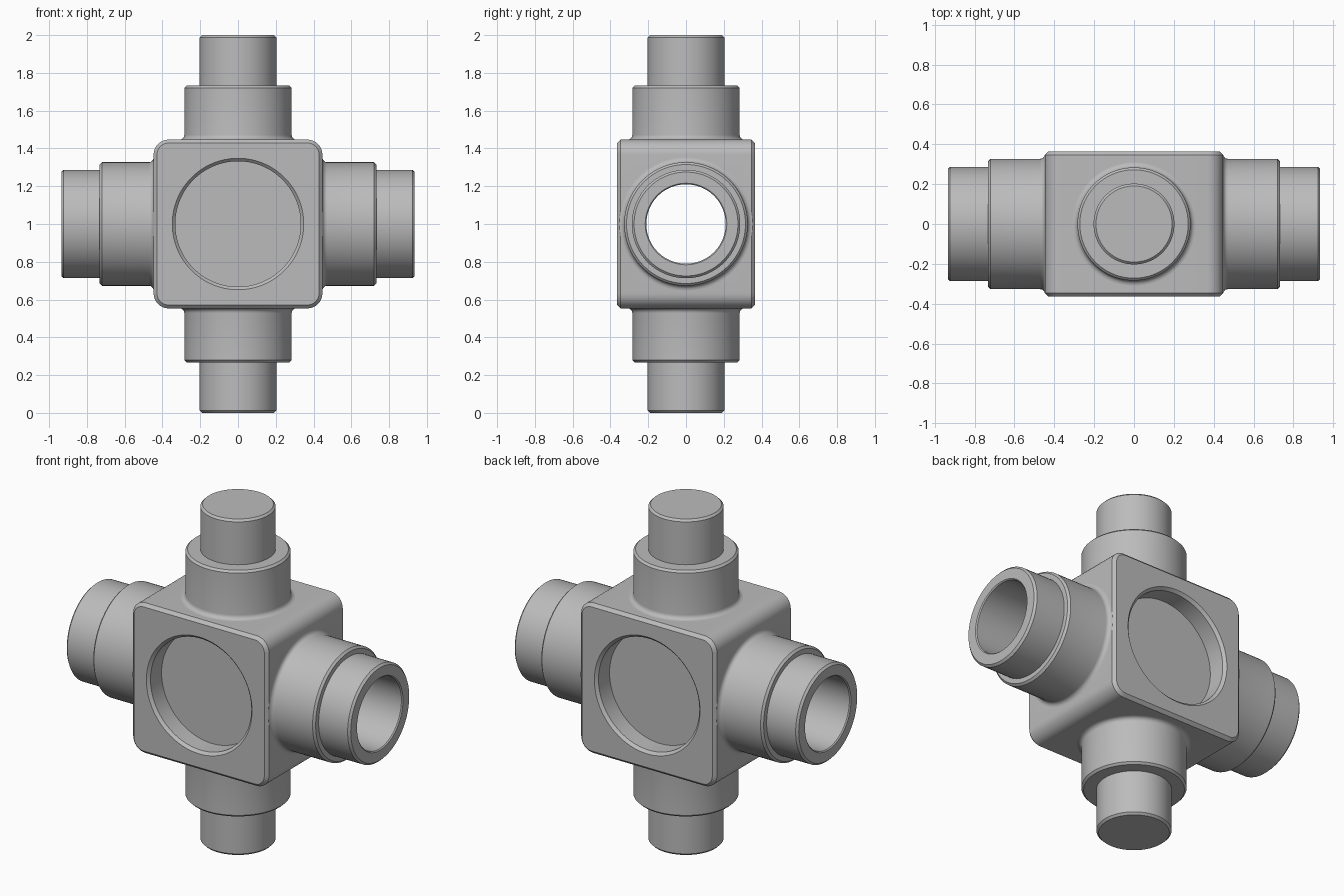
import bpy, bmesh, math
from mathutils import Matrix, Vector

cube = bpy.data.objects.get("Cube")
if cube:
    bpy.data.objects.remove(cube, do_unlink=True)

CENTRE = Vector((0, 0, 1))
HALF, DEPTH = 0.447, 0.365      # core half width/height and half depth
BORE = 0.21

steel = bpy.data.materials.new("grey_metal")
steel.use_nodes = True
GREY = (0.5, 0.5, 0.5, 1)
steel.diffuse_color = GREY
steel.node_tree.nodes["Principled BSDF"].inputs["Base Color"].default_value = GREY


def finish(bm, name):
    bmesh.ops.recalc_face_normals(bm, faces=bm.faces)
    mesh = bpy.data.meshes.new(name)
    bm.to_mesh(mesh)
    bm.free()
    mesh.materials.append(steel)
    ob = bpy.data.objects.new(name, mesh)
    bpy.context.collection.objects.link(ob)
    return ob


def smooth(ob):
    bpy.ops.object.select_all(action='DESELECT')
    ob.select_set(True)
    bpy.context.view_layer.objects.active = ob
    bpy.ops.object.shade_smooth_by_angle(angle=math.radians(30))


def lathe(name, profile, axis, closed=False, steps=96):
    """Spin (radius, distance) points about z, then aim z along axis."""
    bm = bmesh.new()
    verts = [bm.verts.new((r, 0, d)) for r, d in profile]
    pairs = list(zip(verts, verts[1:]))
    if closed:
        pairs.append((verts[-1], verts[0]))
    edges = [bm.edges.new(p) for p in pairs]
    bmesh.ops.spin(bm, geom=verts + edges, cent=(0, 0, 0), axis=(0, 0, 1),
                   angle=math.tau, steps=steps, use_duplicate=False)
    bmesh.ops.remove_doubles(bm, verts=bm.verts, dist=1e-5)
    turn = Vector((0, 0, 1)).rotation_difference(Vector(axis)).to_matrix().to_4x4()
    bm.transform(Matrix.Translation(CENTRE) @ turn)
    return finish(bm, name)


def fillet(radius, start, size, n=5):
    """Concave root fillet from the core face onto a cylinder."""
    return [(radius + size * (1 - math.sin(a)), start + size * (1 - math.cos(a)))
            for a in (i * math.pi / 2 / n for i in range(n + 1))]


def stepped(r1, d1, r2, d2, c=0.012):
    """Two stepped cylinders with chamfered outer edges."""
    return fillet(r1, HALF, 0.025) + [
        (r1, d1 - c), (r1 - c, d1), (r2, d1), (r2, d2 - c), (r2 - c, d2)]


# Core block: rounded corners along y, chamfered front and back rims
bm = bmesh.new()
bmesh.ops.create_cube(bm, size=2, matrix=Matrix.Translation(CENTRE)
                      @ Matrix.Diagonal((HALF, DEPTH, HALF, 1)))
long_edges = [e for e in bm.edges
              if abs(e.verts[0].co.y - e.verts[1].co.y) > DEPTH]
bmesh.ops.bevel(bm, geom=long_edges, offset=0.08, segments=8, profile=0.5,
                affect='EDGES')
rim = [e for e in bm.edges
       if e.verts[0].co.y * e.verts[1].co.y > 0]
bmesh.ops.bevel(bm, geom=rim, offset=0.018, segments=1, affect='EDGES')
core = finish(bm, "core_block")

# Cutters: round pocket front and back, bore through the sides
pocket = [(0, DEPTH - 0.12), (0.332, DEPTH - 0.12), (0.332, DEPTH - 0.016),
          (0.348, DEPTH), (0.348, DEPTH + 0.1), (0, DEPTH + 0.1)]
cutters = [lathe("front_pocket_cutter", pocket, (0, -1, 0)),
           lathe("back_pocket_cutter", pocket, (0, 1, 0)),
           lathe("bore_cutter", [(0, -1), (BORE, -1), (BORE, 1), (0, 1)],
                 (1, 0, 0))]
bpy.context.view_layer.objects.active = core
for cutter in cutters:
    cutter.hide_render = True
    mod = core.modifiers.new("cut", 'BOOLEAN')
    mod.operation, mod.solver, mod.object = 'DIFFERENCE', 'EXACT', cutter
    bpy.ops.object.modifier_apply(modifier=mod.name)
    bpy.data.objects.remove(cutter, do_unlink=True)
smooth(core)

# Hollow side arms and solid upright stems
arm = stepped(0.327, 0.732, 0.287, 0.935) + [
    (BORE + 0.006, 0.935), (BORE, 0.929), (BORE, HALF)]
stem = [(0, HALF)] + stepped(0.284, 0.733, 0.203, 1.0) + [(0, 1.0)]
for side, sign in (("left", 1), ("right", -1)):
    smooth(lathe(side + "_arm", arm, (sign, 0, 0), closed=True))
for end, sign in (("top", 1), ("bottom", -1)):
    smooth(lathe(end + "_stem", stem, (0, 0, sign)))
